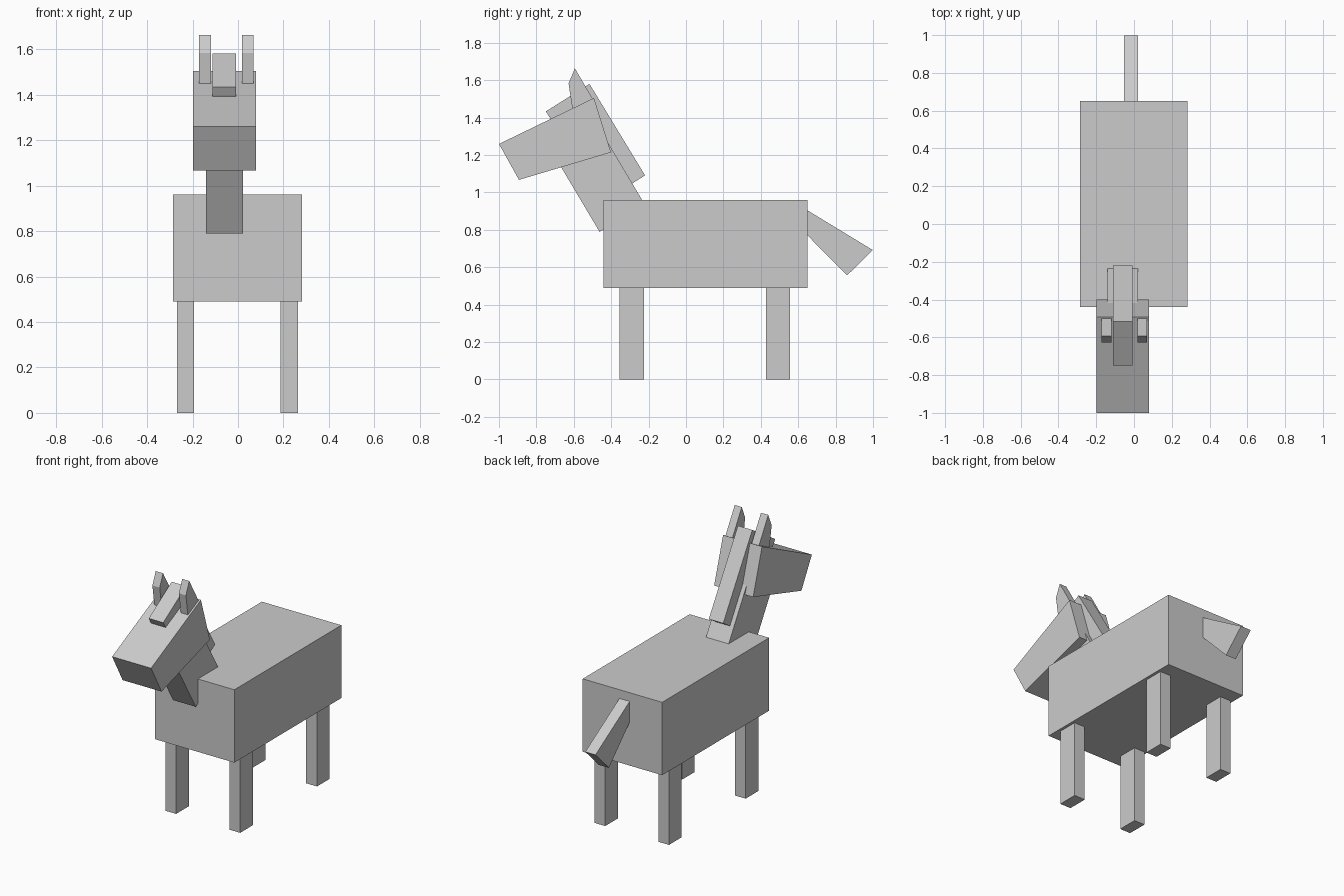
import bpy, bmesh

if "Cube" in bpy.data.objects:
    bpy.data.objects.remove(bpy.data.objects["Cube"])


def slab(name, profile, x0, x1):
    """Extrude a side profile of (y, z) points from x0 to x1."""
    bm = bmesh.new()
    face = bm.faces.new([bm.verts.new((x0, y, z)) for y, z in profile])
    ext = bmesh.ops.extrude_face_region(bm, geom=[face])
    moved = [v for v in ext["geom"] if isinstance(v, bmesh.types.BMVert)]
    bmesh.ops.translate(bm, verts=moved, vec=(x1 - x0, 0, 0))
    bmesh.ops.recalc_face_normals(bm, faces=bm.faces)
    mesh = bpy.data.meshes.new(name)
    bm.to_mesh(mesh)
    bm.free()
    obj = bpy.data.objects.new(name, mesh)
    bpy.context.collection.objects.link(obj)
    return obj


def rect(y0, y1, z0, z1):
    return [(y0, z0), (y1, z0), (y1, z1), (y0, z1)]


# Body
slab("body", rect(-0.44, 0.65, 0.49, 0.96), -0.285, 0.282)

# Legs
for side, x0, x1 in (("right", -0.268, -0.193), ("left", 0.187, 0.264)):
    slab(f"front_leg_{side}", rect(-0.355, -0.225, 0, 0.49), x0, x1)
    slab(f"back_leg_{side}", rect(0.428, 0.556, 0, 0.49), x0, x1)

# Neck, leaning forward out of the body
slab("neck", [(-0.462, 0.789), (-0.219, 0.933), (-0.449, 1.32), (-0.692, 1.176)],
     -0.14, 0.022)

# Head, tapering to the muzzle
slab("head", [(-0.492, 1.505), (-1.0, 1.259), (-0.893, 1.067), (-0.401, 1.214)],
     -0.198, 0.08)

# Mane along the back of the neck, with a forelock over the head
slab("mane", [(-0.516, 1.58), (-0.749, 1.433), (-0.452, 0.944), (-0.219, 1.091)],
     -0.112, -0.009)

# Pointed ears
ear = [(-0.594, 1.663), (-0.628, 1.583), (-0.608, 1.45), (-0.487, 1.48)]
slab("ear_right", ear, -0.171, -0.119)
slab("ear_left", ear, 0.018, 0.068)

# Tail, widening away from the body
slab("tail", [(0.60, 0.934), (0.998, 0.692), (0.861, 0.556), (0.60, 0.82)],
     -0.053, 0.02)
